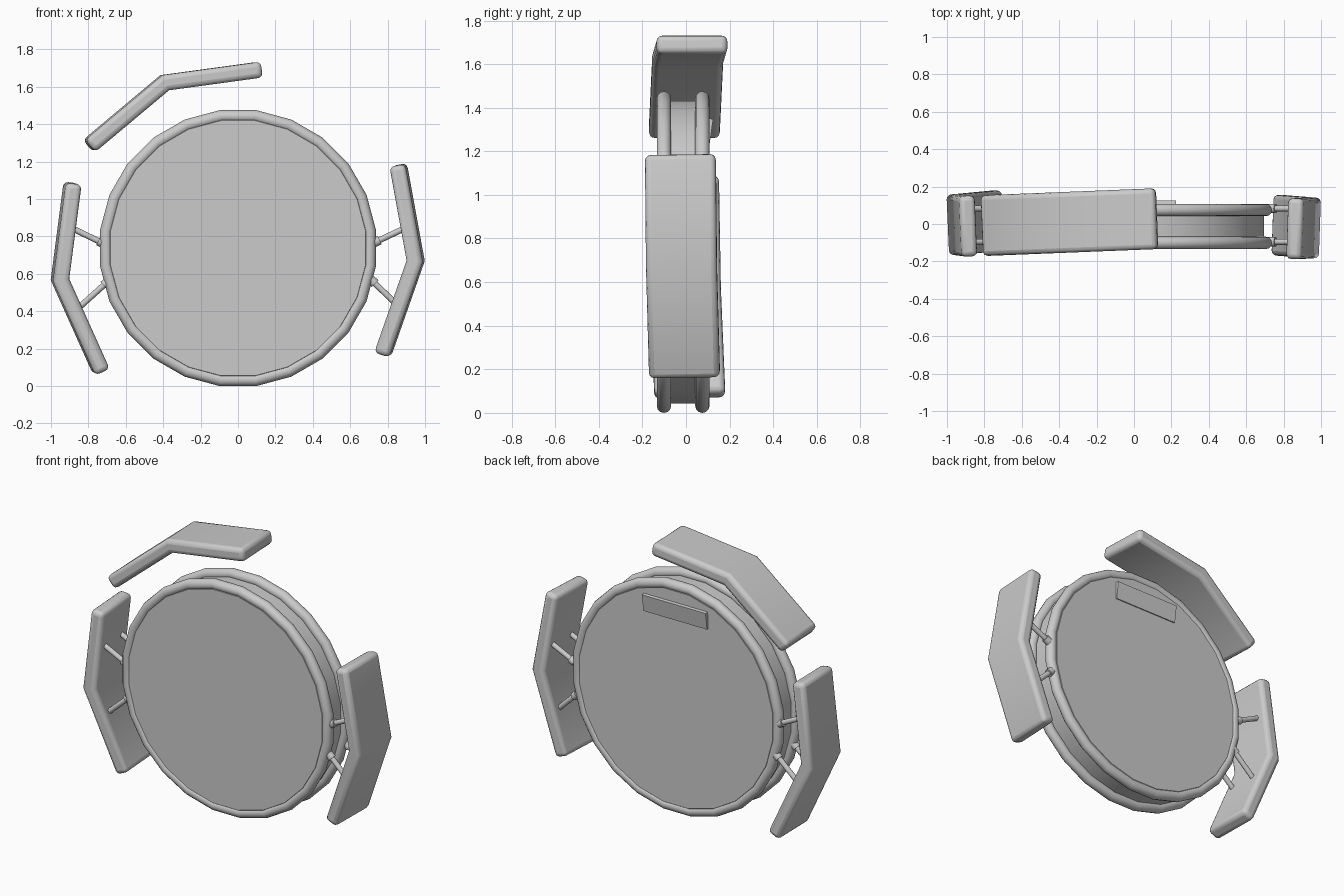
import bpy, bmesh, math
from mathutils import Vector, Matrix, Euler

if "Cube" in bpy.data.objects:
    bpy.data.objects.remove(bpy.data.objects["Cube"])

CZ = 0.7375                      # height of the drum centre
SEG = 24
HALF = math.pi / SEG             # half-step so a flat side faces down


def finish(name, bm, bevel=0.0, angle=40):
    bmesh.ops.recalc_face_normals(bm, faces=bm.faces[:])
    me = bpy.data.meshes.new(name)
    bm.to_mesh(me)
    bm.free()
    ob = bpy.data.objects.new(name, me)
    bpy.context.collection.objects.link(ob)
    bpy.ops.object.select_all(action='DESELECT')
    ob.select_set(True)
    bpy.context.view_layer.objects.active = ob
    if bevel:
        m = ob.modifiers.new("soft_edges", 'BEVEL')
        m.width, m.segments, m.limit_method = bevel, 3, 'ANGLE'
        m.angle_limit = math.radians(60)
    bpy.ops.object.shade_smooth_by_angle(angle=math.radians(angle))
    return ob


def lathe(name, profile, closed=False, angle=40):
    """Spin (radius, y) points around the drum axis."""
    bm = bmesh.new()
    rings = []
    for r, y in profile:
        rings.append([bm.verts.new((r * math.cos(2 * math.pi * i / SEG + HALF), y,
                                    CZ + r * math.sin(2 * math.pi * i / SEG + HALF)))
                      for i in range(SEG)])
    pairs = list(zip(rings, rings[1:])) + ([(rings[-1], rings[0])] if closed else [])
    for a, b in pairs:
        for i in range(SEG):
            j = (i + 1) % SEG
            bm.faces.new((a[i], a[j], b[j], b[i]))
    if not closed:
        bm.faces.new(rings[0])
        bm.faces.new(rings[-1])
    return finish(name, bm, angle=angle)


def bent_panel(name, pts, y, rot, width=0.325, thick=0.085):
    """Plate following a bent three-point line in the xz plane."""
    p = [Vector(q) for q in pts]
    d1, d2 = (p[1] - p[0]).normalized(), (p[2] - p[1]).normalized()
    n1, n2 = Vector((-d1.y, d1.x)), Vector((-d2.y, d2.x))
    mid = (n1 + n2).normalized()
    mid /= mid.dot(n1)
    normals = [n1, mid, n2]
    c = Vector(((p[0].x + p[2].x) / 2, 0, (p[0].y + p[2].y) / 2))
    M = Matrix.Translation(c + Vector((0, y, 0))) @ Euler([math.radians(a) for a in rot]).to_matrix().to_4x4()
    bm = bmesh.new()
    secs = []
    for q, n in zip(p, normals):
        sec = []
        for s, t in ((-1, -1), (1, -1), (1, 1), (-1, 1)):
            v = q + n * (t * thick / 2)
            sec.append(bm.verts.new(M @ (Vector((v.x, s * width / 2, v.y)) - c)))
        secs.append(sec)
    for a, b in zip(secs, secs[1:]):
        for i in range(4):
            j = (i + 1) % 4
            bm.faces.new((a[i], a[j], b[j], b[i]))
    bm.faces.new(secs[0])
    bm.faces.new(secs[-1])
    return finish(name, bm, bevel=0.026, angle=50)


def rod(name, a, b, r):
    a, b = Vector(a), Vector(b)
    d = b - a
    M = Matrix.Translation((a + b) / 2) @ d.to_track_quat('Z', 'Y').to_matrix().to_4x4()
    bm = bmesh.new()
    bmesh.ops.create_cone(bm, cap_ends=True, segments=12, radius1=r, radius2=r,
                          depth=d.length, matrix=M)
    return finish(name, bm)


# Drum body with raised front and back faces
lathe("drum", [(0.688, -0.127), (0.70, -0.11), (0.70, 0.085), (0.688, 0.101)], angle=30)

# Rims
for name, yc in (("front_rim", -0.101), ("back_rim", 0.075)):
    lathe(name, [(0.711 + 0.033 * math.cos(k * math.pi / 6), yc + 0.033 * math.sin(k * math.pi / 6))
                 for k in range(12)], closed=True)

# Slightly tilted plate on the back face
bm = bmesh.new()
M = (Matrix.Translation((0.0, 0.107, 1.295)) @ Matrix.Rotation(math.radians(-8), 4, 'X')
     @ Matrix.Diagonal((0.45, 0.02, 0.11, 1)))
bmesh.ops.create_cube(bm, size=1, matrix=M)
finish("back_plate", bm)

# Bent outer panels
bent_panel("top_panel", [(-0.797, 1.283), (-0.392, 1.622), (0.122, 1.692)], 0.01, (0, 0, 2.3))
bent_panel("right_panel", [(0.857, 1.182), (0.95, 0.67), (0.773, 0.168)], -0.016, (0.9, 0, -2))
bent_panel("left_panel", [(-0.885, 1.085), (-0.952, 0.57), (-0.73, 0.077)], 0.003, (1.3, 0, 2.5))

# Struts with collars joining the rims to the side panels
struts = {"right_upper": ((0.735, 0.77), (0.905, 0.85)), "right_lower": ((0.715, 0.565), (0.855, 0.43)),
          "left_upper": ((-0.725, 0.765), (-0.90, 0.85)), "left_lower": ((-0.70, 0.555), (-0.85, 0.42))}
for side, (a, b) in struts.items():
    for end, y in (("front", -0.095), ("back", 0.083)):
        s, e = Vector((a[0], y, a[1])), Vector((b[0], y, b[1]))
        rod(f"{side}_{end}_strut", s, e, 0.016)
        rod(f"{side}_{end}_collar", s - (e - s).normalized() * 0.01,
            s + (e - s).normalized() * 0.025, 0.025)
